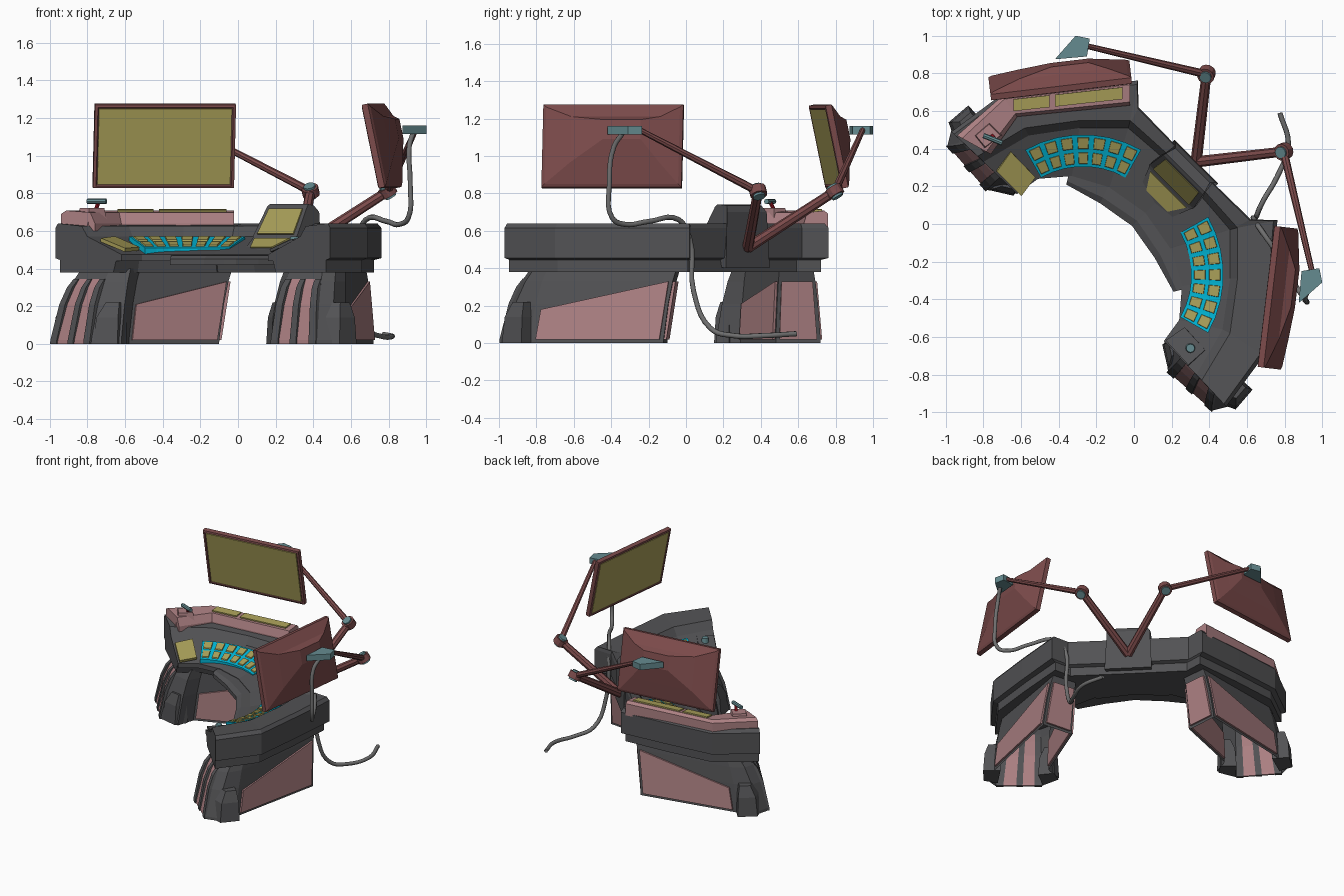
import bpy, bmesh, math
from mathutils import Vector as V

if "Cube" in bpy.data.objects:
    bpy.data.objects.remove(bpy.data.objects["Cube"])

def mat(name, c):
    m = bpy.data.materials.new(name)
    m.diffuse_color = (*c, 1)
    m.use_nodes = True
    m.node_tree.nodes["Principled BSDF"].inputs["Base Color"].default_value = m.diffuse_color
    return m
DARK = mat("dark_grey", (0.085, 0.085, 0.09)); PINK = mat("pink", (0.42, 0.22, 0.23))
RED = mat("rust", (0.2, 0.07, 0.07)); GOLD = mat("gold", (0.4, 0.35, 0.1))
CYAN = mat("cyan", (0.0, 0.45, 0.65)); TEAL = mat("teal", (0.13, 0.26, 0.28))
STICK = mat("red", (0.4, 0.01, 0.02)); CABLE = mat("cable", (0.16, 0.16, 0.16))

def loft(name, rings, m, both=False, caps=(True, True)):
    """Skin a list of equal rings; both=True adds the twin mirrored across x = y."""
    for k in range(2 if both else 1):
        bm, n = bmesh.new(), len(rings[0])
        vs = [[bm.verts.new((p[1], p[0], p[2]) if k else p) for p in r] for r in rings]
        for a, b in zip(vs, vs[1:]):
            for i in range(n):
                bm.faces.new((a[i], a[(i + 1) % n], b[(i + 1) % n], b[i]))
        if caps[0]: bm.faces.new(vs[0])
        if caps[1]: bm.faces.new(vs[-1])
        bmesh.ops.recalc_face_normals(bm, faces=bm.faces)
        me = bpy.data.meshes.new(name)
        bm.to_mesh(me); bm.free()
        me.materials.append(m)
        side = ("_left", "_right")[k] if both else ""
        bpy.context.collection.objects.link(bpy.data.objects.new(name + side, me))

def plate(name, pts, t, m, both=False):
    """Thin slab centred on a polygon."""
    p = [V(q) for q in pts]
    n = (p[1] - p[0]).cross(p[2] - p[0]).normalized() * t
    loft(name, [[q - n for q in p], [q + n for q in p]], m, both)

def rod(name, a, b, ra, rb, m, both=False, n=8):
    a, b = V(a), V(b)
    q = (b - a).to_track_quat('Z', 'Y')
    ring = lambda c, r: [c + q @ V((r * math.cos(2 * math.pi * i / n), r * math.sin(2 * math.pi * i / n), 0)) for i in range(n)]
    loft(name, [ring(a, ra), ring(b, rb)], m, both)

def at(pts, z): return [(x, y, z) for x, y in pts]
def mix(a, b, t): return V(a).lerp(V(b), t)
def ds(d, s, z): return ((d + s) / 2 ** .5, (d - s) / 2 ** .5, z)   # along / across the symmetry axis

# curved desk: stations of inner edge, slope top, rim, outer edge
half = [((-.62, .16), (-.80, .33), (-.83, .36), (-.97, .49)),
        ((-.51, .24), (-.56, .47), (-.58, .51), (-.70, .69)),
        ((-.33, .255), (-.29, .51), (-.29, .55), (-.34, .73)),
        ((-.13, .195), (-.03, .51), (-.02, .55), (.02, .762)),
        ((-.125, .19), (-.025, .505), (-.015, .545), (.025, .62))]
stations = half + [((.06, .06), (.26, .26), (.28, .28), (.318, .318))] + \
    [tuple((y, x) for x, y in s) for s in reversed(half)]
rings = []
for I, M, R, O in stations:
    prof = [(I, .44), (I, .475), (M, .57), (R, .625), (mix(O, R, .1), .64), (O, .615), (O, .455),
            (mix(O, I, .07), .445), (mix(O, I, .07), .38), (mix(I, O, .12), .38), (mix(I, O, .08), .44)]
    rings.append([(p[0], p[1], z) for p, z in prof])
loft("desk", rings, DARK)

# crescent wrist rest
ci = [(-.36, .21), (-.18, .11), (-.075, .035), (-.01, -.01), (.035, -.075), (.11, -.18), (.21, -.36)]
co = [(-.345, .27), (-.13, .21), (-.02, .145), (.08, .08), (.145, -.02), (.21, -.13), (.27, -.345)]
loft("wrist_rest", [[(*a, .42), (*a, .45), (*mix(a, b, .3), .468), (*b, .472), (*b, .42)] for a, b in zip(ci, co)], DARK)

# legs: faceted body bulging slightly at the foot
bot = [(-.62, .16), (-.78, .18), (-.99, .42), (-.97, .5), (-.84, .57), (-.12, .72), (-.10, .48), (-.58, .29)]
top = [(-.57, .25), (-.68, .28), (-.83, .45), (-.81, .52), (-.74, .57), (-.05, .68), (-.03, .50), (-.52, .32)]
LV = [(0, 0), (.02, .01), (.21, .36), (.33, .7), (.40, 1)]
loft("leg", [[(*mix(a, b, t), z) for a, b in zip(bot, top)] for z, t in LV], DARK, True, (False, True))

def leg_pt(i, u, z):
    t = next(t0 + (t1 - t0) * (z - z0) / (z1 - z0) for (z0, t0), (z1, t1) in zip(LV, LV[1:]) if z <= z1)
    j = (i + 1) % 8
    return V((*mix(mix(bot[i], top[i], t), mix(bot[j], top[j], t), u), z))

# pink panels on the outer, back and inner leg sides
for name, i, poly in (("leg_outer_panel", 4, ((.05, .02), (.97, .02), (.97, .33), (.05, .18))),
                      ("leg_back_panel", 5, ((.08, .02), (.92, .02), (.92, .33), (.08, .33))),
                      ("leg_inner_panel", 6, ((.03, .02), (.97, .02), (.97, .21), (.03, .33)))):
    out = V((bot[(i + 1) % 8][1] - bot[i][1], bot[i][0] - bot[(i + 1) % 8][0], 0)).normalized() * -.013
    sub = lambda o: [leg_pt(i, u, z) + o for u, z in poly]
    loft(name, [sub(out * -1), sub(out)], PINK, True)

# grey ribs and pink strips down the foot front
fo = V((-.75, -.66, 0))
for k, (u0, u1) in enumerate(((0, .16), (.16, .42), (.42, .56), (.56, .84), (.84, 1))):
    o = .006 if k % 2 else .022
    loft(("foot_rib", "foot_strip")[k % 2], [[leg_pt(1, u0, z) - fo * .01, leg_pt(1, u1, z) - fo * .01,
         leg_pt(1, u1, z) + fo * o * s, leg_pt(1, u0, z) + fo * o * s]
         for z, s in ((0, .5), (.02, .5), (.21, 1), (.30, 1), (.345, .3))], (DARK, PINK)[k % 2], True)

# toe blocks at the foot corners
for b in ([(-.95, .44), (-.985, .54), (-.88, .63), (-.80, .54)], [(-.77, .18), (-.64, .15), (-.59, .23), (-.68, .30)]):
    c = sum((V(p) for p in b), V((0, 0))) / 4 + V((.05, .01))
    loft("toe", [at(b, 0), at([mix(p, c, .12) for p in b], .14), at([mix(p, c, .45) for p in b], .22)], DARK, True)

# key fields: cyan arc frame with two rows of seven keys on each wing
def arc(r, deg, dz):
    a = math.radians(deg)
    return (-.27 + r * math.cos(a), -.15 + r * math.sin(a), .5 + (r - .46) * .36 + dz)
loft("key_frame", [[arc(.455, d, -.02), arc(.455, d, .012), arc(.625, d, .012), arc(.625, d, -.02)]
     for d in [60.5 + 59 * i / 7 for i in range(8)]], CYAN, True)
for row in range(2):
    for i in range(7):
        r0, r1, a0, a1 = .468 + row * .08, .532 + row * .08, 61.7 + i * 59 / 7, 67.7 + i * 59 / 7
        key = lambda e, dz: [arc(r0 + e, a0 + e * 80, dz), arc(r0 + e, a1 - e * 80, dz),
                             arc(r1 - e, a1 - e * 80, dz), arc(r1 - e, a0 + e * 80, dz)]
        loft("key", [key(0, .005), key(.004, .02)], GOLD, True)

# end pads: gold touch pad on the left wing, knob plate on the right
plate("touch_pad", [(-.60, .15, .498), (-.73, .28, .552), (-.655, .385, .562), (-.525, .25, .505)], .01, GOLD)
plate("knob_plate", [(.17, -.62, .495), (.29, -.75, .55), (.38, -.67, .555), (.27, -.55, .505)], .008, DARK)
rod("knob", (.3, -.66, .52), (.3, -.66, .57), .028, .022, TEAL, n=12)

# centre pod with two gold displays
prof = [(.13, .44), (.15, .495), (.265, .56), (.28, .575), (.37, .73), (.385, .742), (.44, .735), (.46, .70), (.468, .40)]
wid = [.11, .11, .155, .165, .15, .145, .13, .15, .165]
loft("pod", [[ds(d, k * w, z) for (d, z), w in zip(prof, wid)] for k in (-1, 1)], DARK)
plate("pod_display", [ds(.283, -.135, .582), ds(.283, .135, .582), ds(.362, .125, .717), ds(.362, -.125, .717)], .006, GOLD)
plate("pod_lower_display", [ds(.175, -.08, .51), ds(.175, .08, .51), ds(.26, .135, .558), ds(.26, -.135, .558)], .006, GOLD)

# raised pink instrument shelf on the left wing
si = [(-.76, .37), (-.62, .57), (-.02, .63)]
so = [(-.94, .47), (-.70, .68), (-.02, .76)]
loft("shelf", [[(*a, .60), (*a, .64), (*mix(a, b, .14), .698), (*mix(a, b, .85), .708), (*b, .69), (*b, .60)]
     for a, b in zip(si, so)], PINK)
def strip(x0, x1):
    f = lambda x, o: .57 + (x + .62) * .11 + o
    plate("shelf_display", [(x0, f(x0, .032), .704), (x1, f(x1, .032), .704),
                            (x1, f(x1, .095), .71), (x0, f(x0, .095), .71)], .006, GOLD)
strip(-.64, -.45)
strip(-.42, -.06)

# throttle
loft("throttle_housing", [at([(-.87, .47), (-.76, .56), (-.69, .47), (-.80, .38)], .62),
                          at([(-.84, .47), (-.77, .53), (-.71, .47), (-.79, .41)], .722)], PINK)
rod("throttle_stick", (-.77, .49, .67), (-.74, .45, .755), .012, .010, STICK)
rod("throttle_grip", (-.80, .47, .757), (-.70, .43, .757), .014, .014, TEAL)

# screens: framed panel turned to the seat, tilted down, with a tapered back
c = V((-.39, .747, 1.048))
ex = V((.993, .118, 0)).normalized()
n = V((-.115, .965, .20)).normalized()          # towards the back
ez = ex.cross(n) if ex.cross(n).z > 0 else n.cross(ex)
def rect(x, z0, z1, d, o=0):
    return [c + ex * a + ez * b + n * d for a, b in ((o - x, z0), (o + x, z0), (o + x, z1), (o - x, z1))]
loft("screen", [rect(.355, -.205, .205, .006), rect(.362, -.212, .212, -.004), rect(.377, -.226, .226, 0),
                rect(.377, -.226, .226, .032), rect(.36, -.21, .21, .042), rect(.24, -.1, .15, .08, .02),
                rect(.1, .02, .125, .12, .06)], RED, True)
loft("screen_display", [rect(.355, -.205, .205, .005), rect(.355, -.205, .205, -.002)], GOLD, True)
tm = [(-.42, .875), (-.25, .89), (-.235, .985), (-.31, 1.0)]
loft("screen_mount", [at(tm, 1.115), at(tm, 1.16)], TEAL, True)

# folding arms with round joints
base, elbow, wrist = (.33, .33, .51), (.385, .795, .81), (-.25, .945, 1.14)
rod("lower_arm", base, elbow, .03, .026, RED, True)
rod("upper_arm", elbow, wrist, .022, .015, RED, True)
axis = V((-.2, -.5, .84)).normalized()
for nm, r, h, m in (("elbow_ring", .046, .024, RED), ("elbow_pin", .032, .036, TEAL)):
    rod(nm, V(elbow) - axis * h, V(elbow) + axis * h, r, r, m, True, 12)

# hanging cable from the right screen to the floor
path = [(.93, -.34, 1.12), (.91, -.385, 1.05), (.915, -.41, .85), (.905, -.395, .67), (.86, -.33, .635), (.79, -.2, .65),
        (.68, -.04, .66), (.64, .02, .56), (.65, .04, .28), (.69, .13, .08), (.76, .25, .04), (.82, .42, .04), (.775, .59, .05)]
cu = bpy.data.curves.new("cable", 'CURVE')
cu.dimensions, cu.bevel_depth, cu.bevel_resolution, cu.resolution_u = '3D', .014, 2, 5
sp = cu.splines.new('BEZIER')
sp.bezier_points.add(len(path) - 1)
for b, p in zip(sp.bezier_points, path):
    b.co = p
    b.handle_left_type = b.handle_right_type = 'AUTO'
cu.materials.append(CABLE)
bpy.context.collection.objects.link(bpy.data.objects.new("cable", cu))
